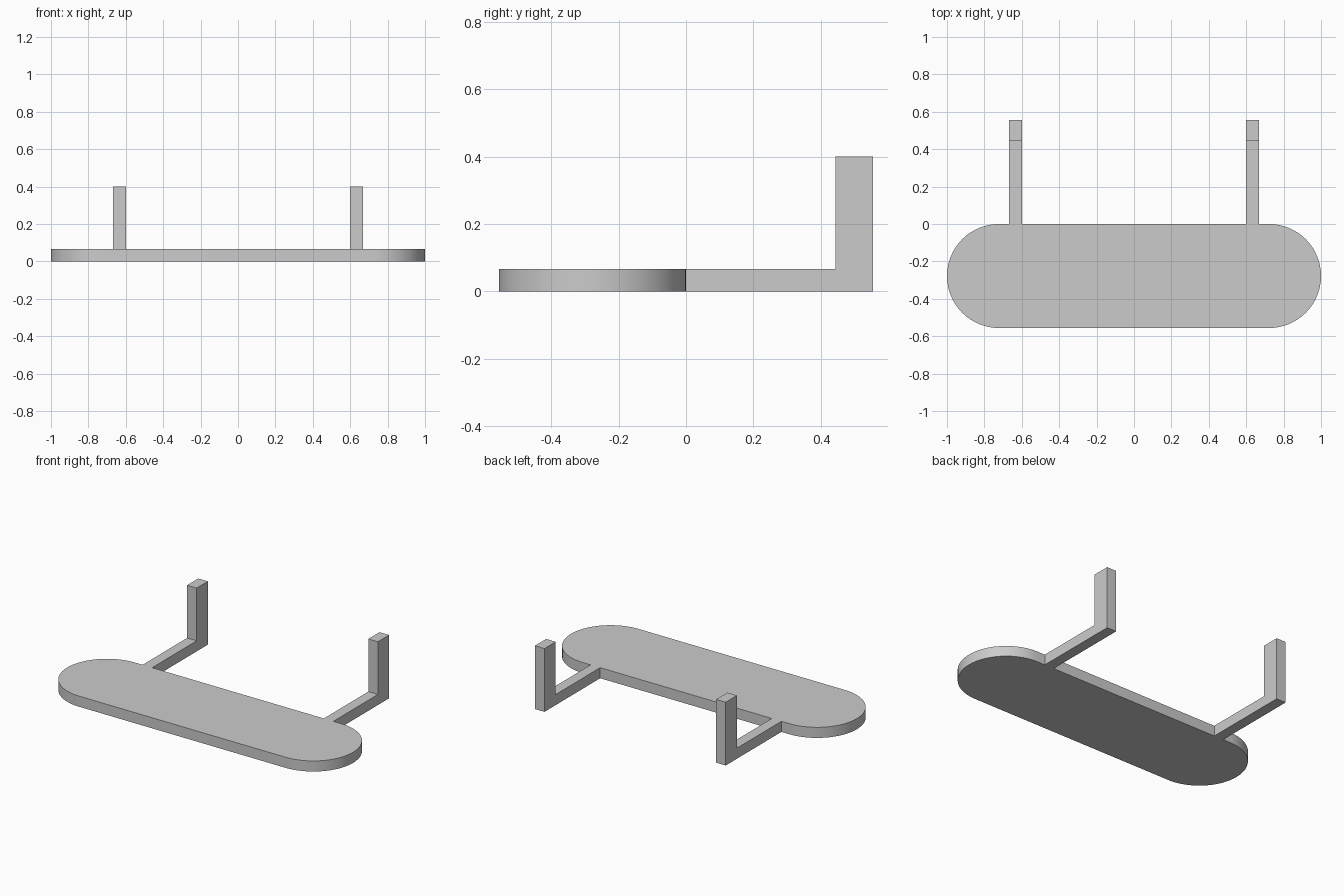
import bpy
import bmesh
from math import pi, sin, cos, radians
from mathutils import Vector

cube = bpy.data.objects.get("Cube")
if cube:
    bpy.data.objects.remove(cube, do_unlink=True)

grey = bpy.data.materials.new("plain grey")
grey.use_nodes = True
colour = (0.6, 0.6, 0.6, 1)
grey.diffuse_color = colour
grey.node_tree.nodes["Principled BSDF"].inputs["Base Color"].default_value = colour


def extrude_outline(name, points, direction):
    """Solid made by sweeping a flat outline along a direction."""
    bm = bmesh.new()
    face = bm.faces.new([bm.verts.new(p) for p in points])
    swept = bmesh.ops.extrude_face_region(bm, geom=[face])["geom"]
    moved = [v for v in swept if isinstance(v, bmesh.types.BMVert)]
    bmesh.ops.translate(bm, verts=moved, vec=Vector(direction))
    bmesh.ops.recalc_face_normals(bm, faces=bm.faces)
    mesh = bpy.data.meshes.new(name)
    bm.to_mesh(mesh)
    bm.free()
    mesh.materials.append(grey)
    obj = bpy.data.objects.new(name, mesh)
    bpy.context.collection.objects.link(obj)
    return obj


thickness = 0.067
depth = 0.556
radius = depth / 2
steps = 32

# Shelf board with two half-round ends
outline = []
for side in (1, -1):
    for i in range(steps + 1):
        a = -pi / 2 + pi * i / steps
        outline.append((side * (1 - radius + radius * cos(a)),
                        -radius + side * radius * sin(a), 0))
board = extrude_outline("shelf_board", outline, (0, 0, thickness))
bpy.context.view_layer.objects.active = board
board.select_set(True)
bpy.ops.object.shade_smooth_by_angle(angle=radians(30))

# L-shaped brackets: arm reaching back, then an upright
profile = [(0, 0), (depth, 0), (depth, 0.4), (0.444, 0.4),
           (0.444, thickness), (0, thickness)]
for name, x in (("left_bracket", 0.6), ("right_bracket", -0.667)):
    extrude_outline(name, [(x, y, z) for y, z in profile], (thickness, 0, 0))
